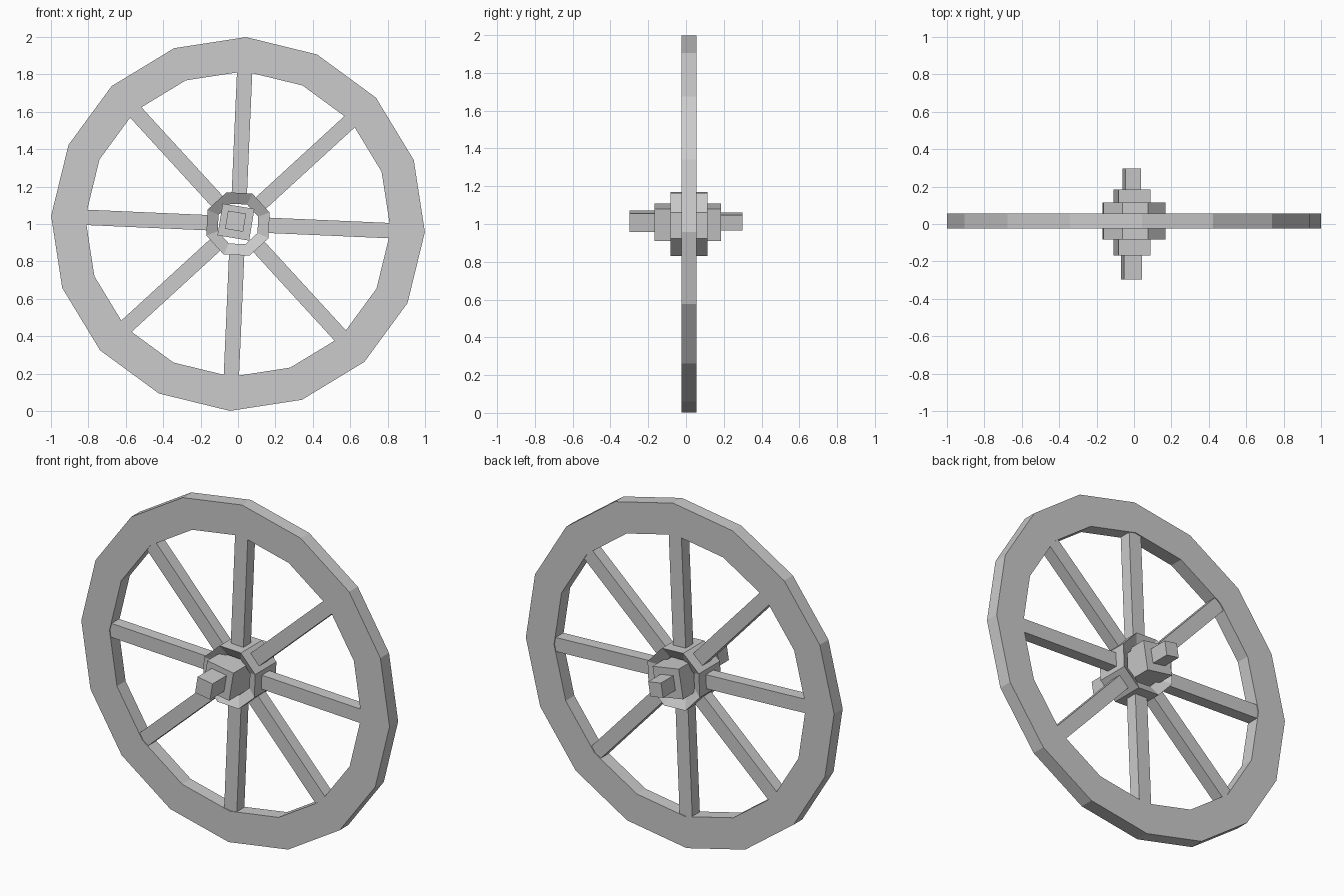
import bpy, bmesh
from math import cos, sin, radians, pi

if "Cube" in bpy.data.objects:
    bpy.data.objects.remove(bpy.data.objects["Cube"])

CY, CZ = 0.016, 1.0        # wheel plane and axle height
TILT = radians(-2.5)       # whole wheel is turned slightly


def ring(name, sides, phase, profile):
    """Sweep a closed (radius, y) profile around the axle."""
    bm = bmesh.new()
    loops = []
    for i in range(sides):
        a = phase + 2 * pi * i / sides
        loops.append([bm.verts.new((r * cos(a), y, CZ + r * sin(a))) for r, y in profile])
    n = len(profile)
    for i in range(sides):
        p, q = loops[i], loops[(i + 1) % sides]
        for j in range(n):
            k = (j + 1) % n
            bm.faces.new((p[j], p[k], q[k], q[j]))
    bmesh.ops.recalc_face_normals(bm, faces=bm.faces)
    mesh = bpy.data.meshes.new(name)
    bm.to_mesh(mesh)
    bm.free()
    obj = bpy.data.objects.new(name, mesh)
    bpy.context.collection.objects.link(obj)
    return obj


def box(name, center, size, turn):
    """Box turned around the axle direction (clockwise from the front)."""
    bpy.ops.mesh.primitive_cube_add(size=1, location=center, rotation=(0, turn, 0))
    obj = bpy.context.object
    obj.name = name
    obj.scale = size
    bpy.ops.object.transform_apply(location=False, rotation=True, scale=True)
    return obj


# Sixteen-sided rim
ring("rim", 16, TILT, [(1.0, CY - 0.04), (1.0, CY + 0.04),
                       (0.817, CY + 0.04), (0.817, CY - 0.04)])

# Eight-sided hub collar with funnel-shaped mouths
ring("hub_collar", 8, TILT + pi / 8,
     [(0.18, CY - 0.098), (0.18, CY + 0.098),
      (0.115, CY + 0.06), (0.115, CY - 0.06)])

# Eight spokes, seated in the collar and the rim
R0, R1 = 0.145, 0.84
for i in range(8):
    a = TILT + i * pi / 4
    r = (R0 + R1) / 2
    box(f"spoke_{i + 1}", (r * cos(a), CY, CZ + r * sin(a)), (R1 - R0, 0.07, 0.082), -a)

# Square hub block and the axle ends that stick out of it
TURN = radians(9.5)
box("hub_block", (-0.011, 0.008, 1.01), (0.172, 0.352, 0.172), TURN)
box("axle_front", (-0.013, -0.22, 1.015), (0.098, 0.156, 0.098), TURN)
box("axle_back", (-0.012, 0.224, 1.013), (0.084, 0.148, 0.084), TURN)
